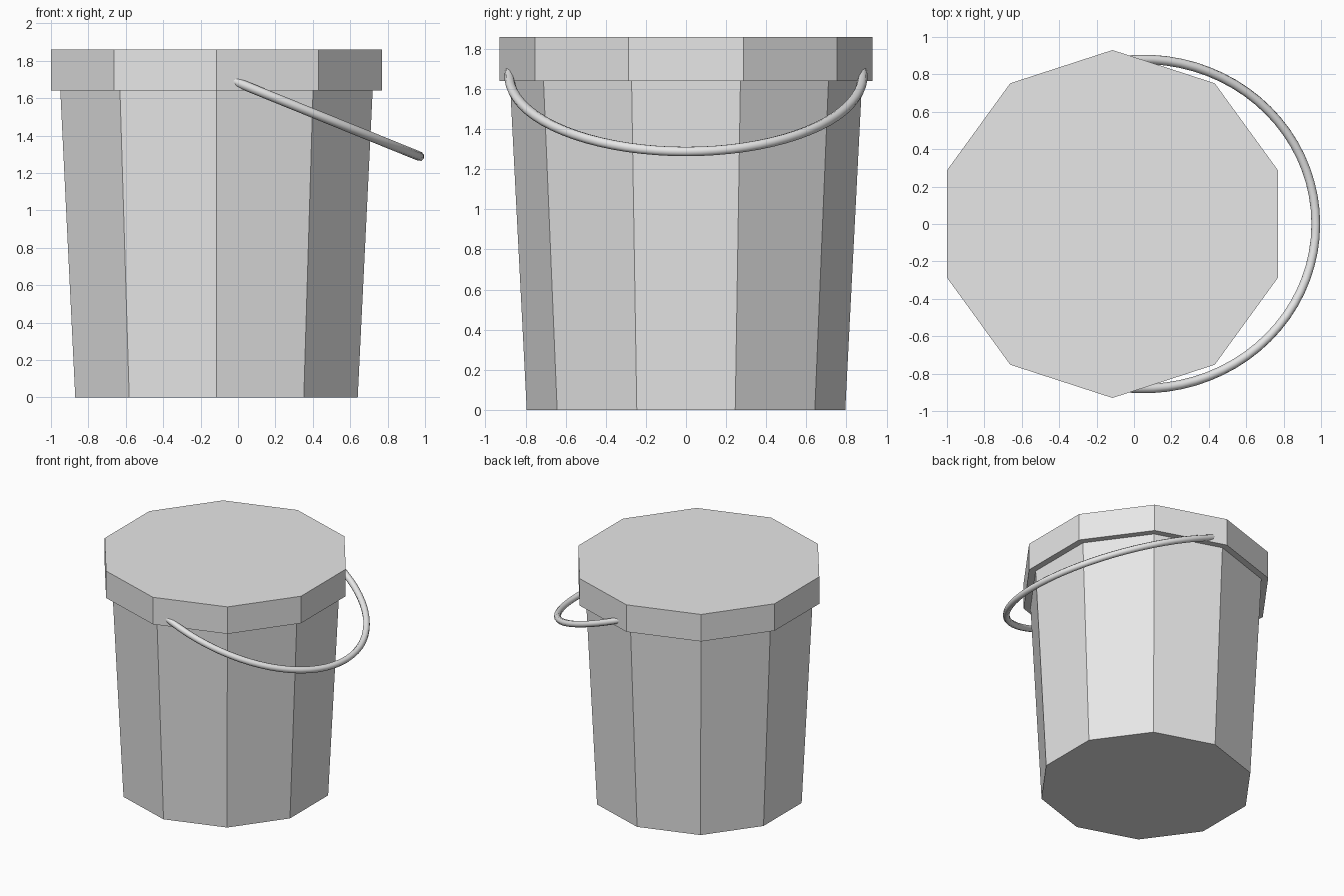
import bpy, bmesh, math

if "Cube" in bpy.data.objects:
    bpy.data.objects.remove(bpy.data.objects["Cube"])

CX = -0.115   # bucket axis
SIDES = 10

grey = bpy.data.materials.new("light grey")
grey.diffuse_color = (0.8, 0.8, 0.8, 1)
grey.use_nodes = True
grey.node_tree.nodes["Principled BSDF"].inputs["Base Color"].default_value = grey.diffuse_color


def prism(name, r_low, r_high, z_low, z_high):
    """Closed ten-sided prism with a corner pointing along y."""
    bm = bmesh.new()
    rings = []
    for r, z in ((r_low, z_low), (r_high, z_high)):
        ring = []
        for i in range(SIDES):
            a = math.pi / 2 + math.tau * i / SIDES
            ring.append(bm.verts.new((CX + r * math.cos(a), r * math.sin(a), z)))
        rings.append(ring)
    low, high = rings
    bm.faces.new(low[::-1])
    bm.faces.new(high)
    for i in range(SIDES):
        j = (i + 1) % SIDES
        bm.faces.new((low[i], low[j], high[j], high[i]))
    mesh = bpy.data.meshes.new(name)
    bm.to_mesh(mesh)
    bm.free()
    mesh.materials.append(grey)
    ob = bpy.data.objects.new(name, mesh)
    bpy.context.collection.objects.link(ob)
    return ob


# tapered bucket body and overhanging lid
prism("bucket_body", 0.794, 0.879, 0.0, 1.66)
prism("lid", 0.93, 0.93, 1.64, 1.86)

# wire handle: tilted half ellipse whose ends sink into the lid
curve = bpy.data.curves.new("handle", "CURVE")
curve.dimensions = "3D"
curve.bevel_depth = 0.025
curve.bevel_resolution = 2
curve.use_fill_caps = True
N = 40
spline = curve.splines.new("POLY")
spline.points.add(N)
for i, p in enumerate(spline.points):
    a = math.radians(-97 + 194 * i / N)
    x = 0.05 + 0.922 * math.cos(a)
    p.co = (x, 0.88 * math.sin(a), 1.682 - 0.405 * x, 1)
    p.radius = 1
spline.use_smooth = True
curve.materials.append(grey)
handle = bpy.data.objects.new("handle", curve)
bpy.context.collection.objects.link(handle)
bpy.context.view_layer.objects.active = handle
handle.select_set(True)
bpy.ops.object.convert(target="MESH")
bpy.ops.object.shade_smooth_by_angle(angle=math.radians(60))
